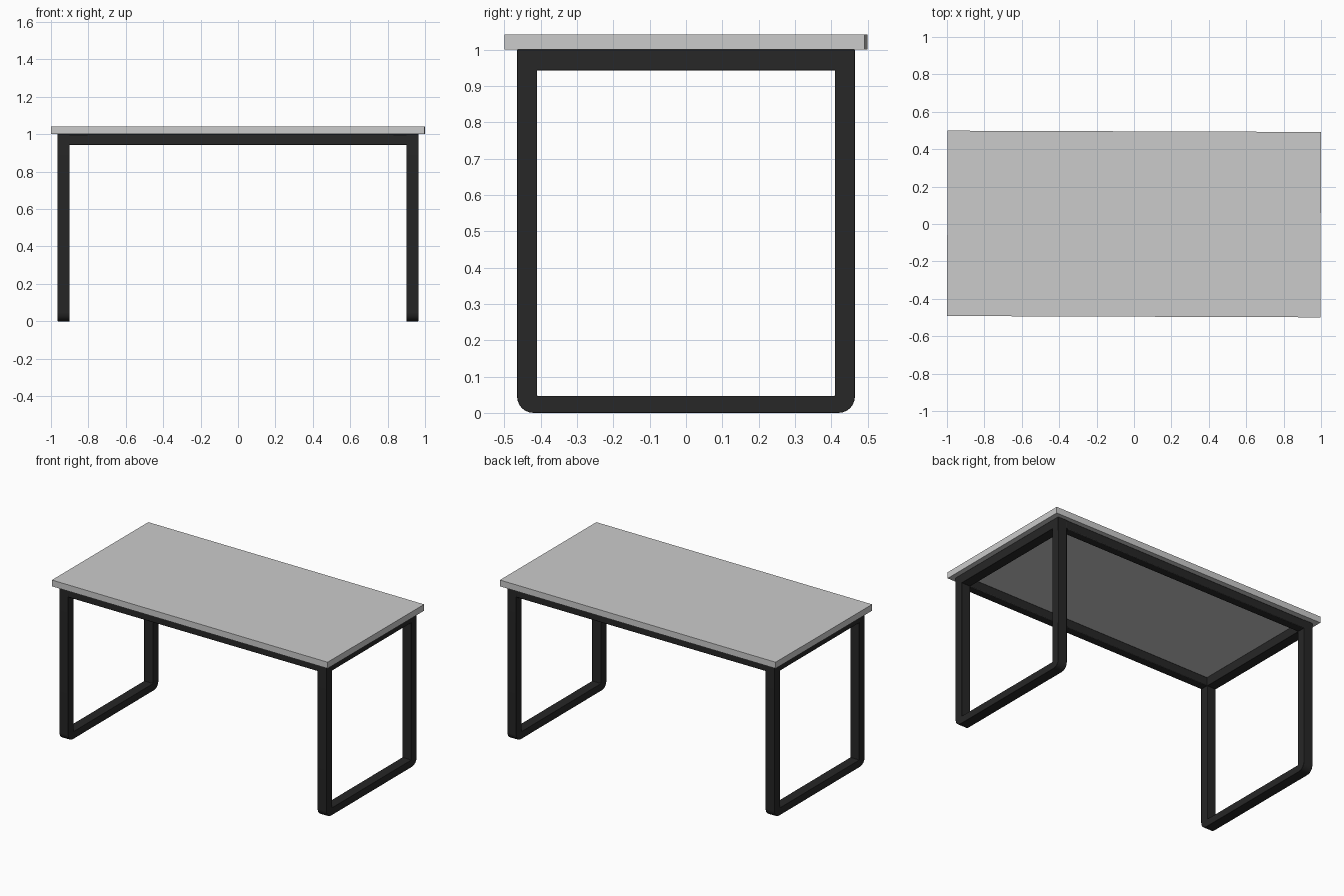
import bpy, bmesh, math

if "Cube" in bpy.data.objects:
    bpy.data.objects.remove(bpy.data.objects["Cube"])

black = bpy.data.materials.new("black_metal")
black.diffuse_color = (0.02, 0.02, 0.02, 1)
black.use_nodes = True
black.node_tree.nodes["Principled BSDF"].inputs["Base Color"].default_value = black.diffuse_color


def box(name, size, loc, mat=None):
    bpy.ops.mesh.primitive_cube_add(size=1, location=loc)
    ob = bpy.context.object
    ob.name = name
    ob.scale = size
    bpy.ops.object.transform_apply(location=False, rotation=False, scale=True)
    if mat:
        ob.data.materials.append(mat)
    return ob


def soften(ob, width=0.005):
    m = ob.modifiers.new("soft_edges", 'BEVEL')
    m.width, m.segments = width, 2
    m.limit_method, m.angle_limit = 'ANGLE', math.radians(50)
    bpy.context.view_layer.objects.active = ob
    ob.select_set(True)
    bpy.ops.object.shade_smooth_by_angle(angle=math.radians(35))
    ob.select_set(False)


# Closed leg loop: outer profile rounded at the floor, square inner opening
H, R = 0.465, 0.045


def arc(cy, a0, a1, n=6):
    angles = [math.radians(a0 + (a1 - a0) * i / n) for i in range(n + 1)]
    return [(cy + R * math.cos(a), R + R * math.sin(a)) for a in angles]


outer = arc(-H + R, 180, 270) + arc(H - R, 270, 360) + [(H, 1), (-H, 1)]
inner = [(-0.41, 0.047), (-0.41, 0.943), (0.41, 0.943), (0.41, 0.047)]


def leg_loop(name, x):
    cu = bpy.data.curves.new(name + "_profile", 'CURVE')
    cu.dimensions, cu.fill_mode, cu.extrude = '2D', 'BOTH', 0.0325
    for pts in (outer, inner):
        sp = cu.splines.new('POLY')
        sp.points.add(len(pts) - 1)
        for p, (a, b) in zip(sp.points, pts):
            p.co = (a, b, 0, 1)
        sp.use_cyclic_u = True
    tmp = bpy.data.objects.new(name + "_profile", cu)
    bpy.context.collection.objects.link(tmp)
    dg = bpy.context.evaluated_depsgraph_get()
    me = bpy.data.meshes.new_from_object(tmp.evaluated_get(dg))
    bpy.data.objects.remove(tmp)
    bm = bmesh.new()
    bm.from_mesh(me)
    bmesh.ops.remove_doubles(bm, verts=bm.verts, dist=1e-4)
    bmesh.ops.dissolve_degenerate(bm, edges=bm.edges, dist=1e-5)
    bmesh.ops.recalc_face_normals(bm, faces=bm.faces)
    bm.to_mesh(me)
    bm.free()
    me.materials.clear()
    me.materials.append(black)
    ob = bpy.data.objects.new(name, me)
    ob.location.x = x
    ob.rotation_euler = (math.pi / 2, 0, math.pi / 2)
    bpy.context.collection.objects.link(ob)
    return ob


bpy.ops.object.select_all(action='DESELECT')
for side, s in (("left", -1), ("right", 1)):
    soften(leg_loop(side + "_leg_loop", s * 0.9325))

# Long rails under the top
for side, s in (("front", -1), ("back", 1)):
    soften(box(side + "_rail", (1.81, 0.055, 0.057), (0, s * 0.4375, 0.9715), black))

# Table top, set very slightly askew
top = box("table_top", (1.9965, 0.991, 0.041), (0, 0, 1.0205))
top.rotation_euler.z = math.radians(-0.2)
